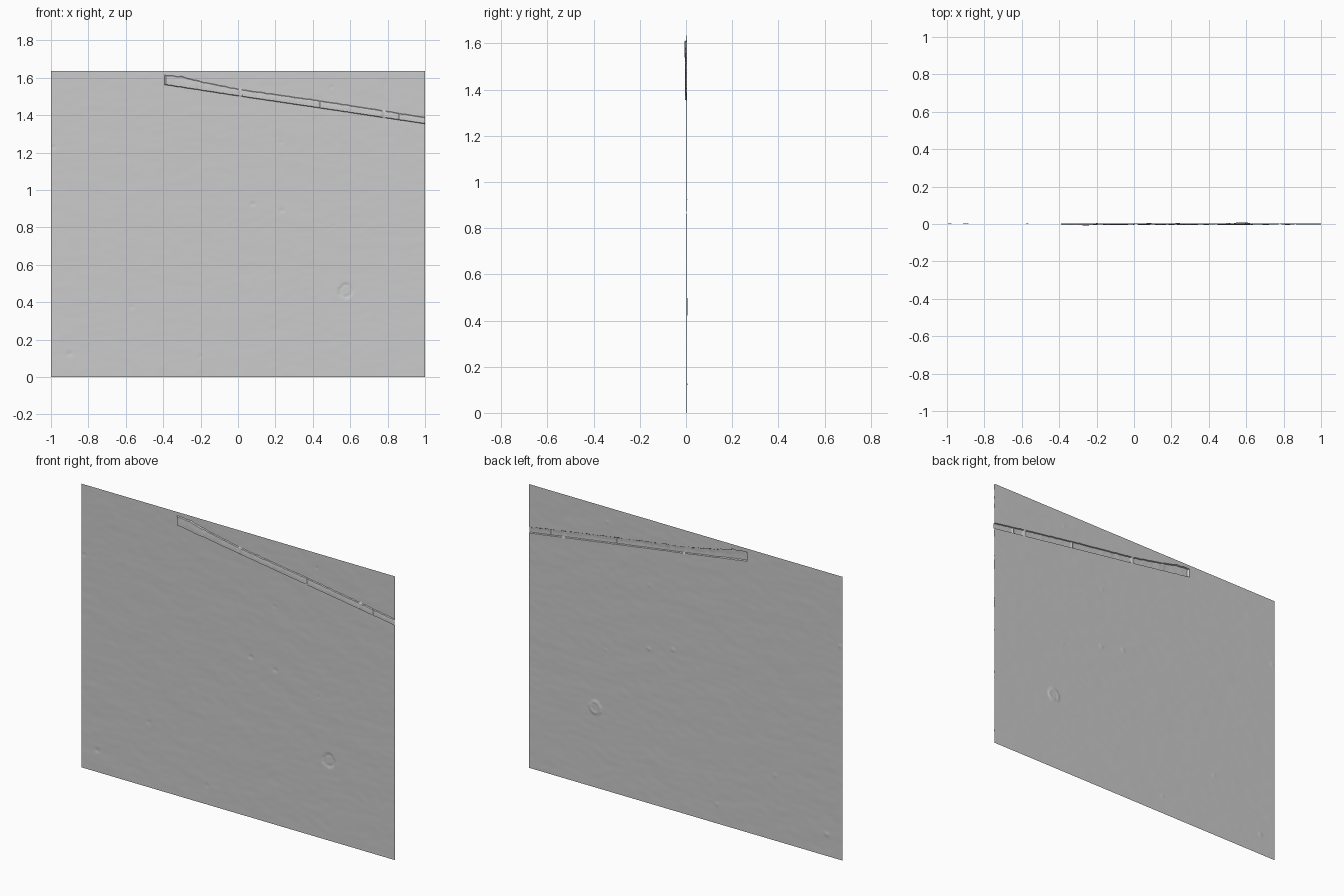
import bpy, bmesh, math
from mathutils import noise, Vector

if "Cube" in bpy.data.objects:
    bpy.data.objects.remove(bpy.data.objects["Cube"])

W, H = 2.0, 1.635
COLS = 260
WALL_Y = 0.003

# raised strip: lower and upper edge lines as (x, z) points
LOWER = [(-1, 1.562), (-0.39, 1.562), (0.0, 1.502), (0.44, 1.437), (1, 1.353)]
UPPER = [(-1, 1.612), (-0.39, 1.615), (-0.30, 1.606), (-0.2, 1.580), (0.01, 1.538),
         (0.44, 1.477), (0.78, 1.424), (1, 1.388)]
JOINTS = [0.01, 0.44, 0.78, 0.86]
# small chips: x, z, radius, depth
CHIPS = [(0.08, 0.925, 0.02, 0.003), (0.235, 0.89, 0.018, 0.003), (0.23, 1.255, 0.014, 0.002),
         (0.51, 0.81, 0.012, 0.002), (-0.90, 0.125, 0.02, 0.003), (-0.985, 1.23, 0.015, 0.003),
         (-0.57, 0.375, 0.018, 0.002), (-0.2, 0.11, 0.016, 0.002), (0.5, 1.55, 0.014, 0.002)]


def line_at(points, x):
    for (x0, z0), (x1, z1) in zip(points, points[1:]):
        if x <= x1:
            return z0 + (z1 - z0) * (x - x0) / (x1 - x0)
    return points[-1][1]


def plaster(x, z):
    # long shallow trowel marks over finer grain
    broad = noise.noise(Vector((x * 5 + z * 2, z * 11, 3.0)))
    fine = noise.noise(Vector((x * 16, z * 30, 9.0)))
    return 0.0006 * broad + 0.0004 * fine


def marks(x, z):
    y = 0.0
    for cx, cz, r, d in CHIPS:
        y += d * max(0.0, 1 - math.hypot(x - cx, (z - cz) * 1.3) / r)
    # round plug: a shallow disc with a narrow broken rim
    r = math.hypot(x - 0.575, z - 0.46)
    if r < 0.036:
        y += 0.002
    if abs(r - 0.034) < 0.007 and noise.noise(Vector((x * 40, z * 40, 1))) > -0.2:
        y += 0.002
    return y


def strip_relief(x):
    if x < -0.39:
        return 0.0
    if min(abs(x - j) for j in JOINTS) < 0.006:
        return 0.002
    base = 0.0095 if x < -0.22 else 0.007
    return base + 0.0012 * noise.noise(Vector((x * 25, 4, 7)))


# rows of the sheet follow the strip so that its edges stay crisp
ROWS = ([("below", i / 190) for i in range(191)]
        + [("strip", i / 7) for i in range(8)]
        + [("above", i / 24) for i in range(25)])
STEP = 0.003

bm = bmesh.new()
grid = []
for kind, t in ROWS:
    row = []
    for i in range(COLS + 1):
        x = -W / 2 + W * i / COLS
        ragged = 0.003 * noise.noise(Vector((x * 35, 0, 5)))
        lo = line_at(LOWER, x) + ragged * 0.4
        hi = line_at(UPPER, x) + ragged
        if kind == "below":
            z = lo * t
        elif kind == "strip":
            z = lo + STEP + (hi - lo - 2 * STEP) * t
        else:
            z = hi + (H - hi) * t
        y = WALL_Y + plaster(x, z) + marks(x, z)
        if kind == "strip":
            y -= strip_relief(x)
            if strip_relief(x) > 0.003 and t > 0.5:
                y += 0.0015 * (t - 0.5) * 2 + 0.001 * noise.noise(Vector((x * 40, z * 40, 2)))
        row.append(bm.verts.new((x, y, z)))
    grid.append(row)

for a, b in zip(grid, grid[1:]):
    for i in range(COLS):
        bm.faces.new((a[i], a[i + 1], b[i + 1], b[i]))

# centre the relief depth on y = 0
ys = [v.co.y for v in bm.verts]
mid = (min(ys) + max(ys)) / 2
for v in bm.verts:
    v.co.y -= mid

mesh = bpy.data.meshes.new("plaster_wall")
bm.to_mesh(mesh)
bm.free()
wall = bpy.data.objects.new("plaster_wall", mesh)
bpy.context.collection.objects.link(wall)
bpy.context.view_layer.objects.active = wall
wall.select_set(True)
bpy.ops.object.shade_smooth_by_angle(angle=math.radians(35))
